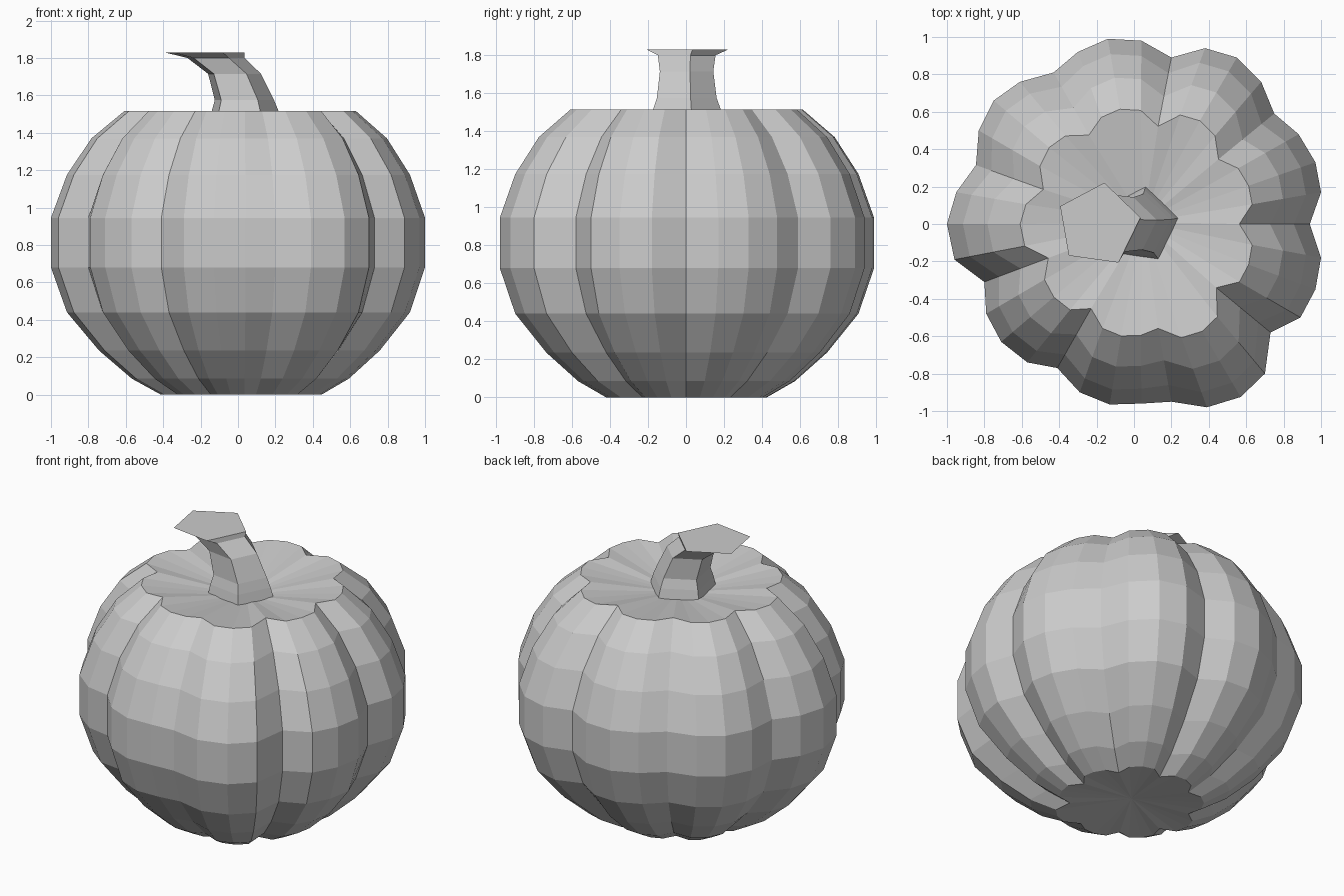
import bpy, bmesh, math

if "Cube" in bpy.data.objects:
    bpy.data.objects.remove(bpy.data.objects["Cube"])

grey = bpy.data.materials.new("plain_grey")
grey.diffuse_color = (0.6, 0.6, 0.6, 1)
grey.use_nodes = True
grey.node_tree.nodes["Principled BSDF"].inputs["Base Color"].default_value = grey.diffuse_color


def skin(name, rings, low, high):
    """Join stacked rings with quads and close both ends (fan to a point, or flat when None)."""
    bm = bmesh.new()
    loops = [[bm.verts.new(p) for p in ring] for ring in rings]
    n = len(loops[0])
    for a, b in zip(loops, loops[1:]):
        for i in range(n):
            j = (i + 1) % n
            bm.faces.new((a[i], a[j], b[j], b[i]))
    for loop, tip in ((loops[0][::-1], low), (loops[-1], high)):
        if tip is None:
            bm.faces.new(loop)
        else:
            c = bm.verts.new(tip)
            for i in range(n):
                bm.faces.new((loop[i], loop[(i + 1) % n], c))
    mesh = bpy.data.meshes.new(name)
    bm.to_mesh(mesh)
    bm.free()
    mesh.materials.append(grey)
    obj = bpy.data.objects.new(name, mesh)
    bpy.context.collection.objects.link(obj)
    return obj


# Pumpkin body: eight uneven lobes, four points each, starting at a groove
lobes = [
    [(.94, 0), (1, .17), (.97, .33), (.88, .48)],
    [(.75, .59), (.68, .76), (.55, .89), (.38, .94)],
    [(.20, .89), (.04, .98), (-.14, .99), (-.30, .92)],
    [(-.43, .81), (-.61, .76), (-.75, .66), (-.83, .50)],
    [(-.845, .315), (-.95, .17), (-1, 0), (-.96, -.19)],
    [(-.80, -.31), (-.79, -.48), (-.71, -.63), (-.57, -.74)],
    [(-.41, -.77), (-.29, -.90), (-.13, -.965), (.04, -.96)],
    [(.20, -.95), (.39, -.98), (.57, -.925), (.70, -.80)],
]
# The last groove and lobe close the outline on the right
lobes.append([(.73, -.58), (.89, -.50), (.97, -.35), (1, -.18)])

# Height and scale of each ring
profile = [(0, .43), (.085, .58), (.235, .75), (.44, .917), (.68, 1),
           (.945, 1), (1.175, .917), (1.37, .79), (1.515, .62)]


def body_ring(z, s):
    ring = []
    for lobe in lobes:
        for k, (x, y) in enumerate(lobe):
            f = s * (1 - .14 * (1 - s)) if k == 0 else s   # grooves deepen toward the ends
            ring.append((x * f + .03 * (1 - s), y * f, z))
    return ring


skin("pumpkin_body", [body_ring(z, s) for z, s in profile], (.02, 0, .035), (.05, .01, 1.43))

# Stem: five-sided, bending to the left and flaring at the cut end
stem = [(1.42, .035, .215), (1.515, .03, .19), (1.575, .027, .168),
        (1.715, -.025, .15), (1.80, -.125, .162), (1.83, -.19, .228)]
angles = [math.radians(10 + 72 * i) for i in range(5)]
skin("stem", [[(cx + r * math.cos(a), r * math.sin(a) - .005, z) for a in angles]
              for z, cx, r in stem], None, None)
